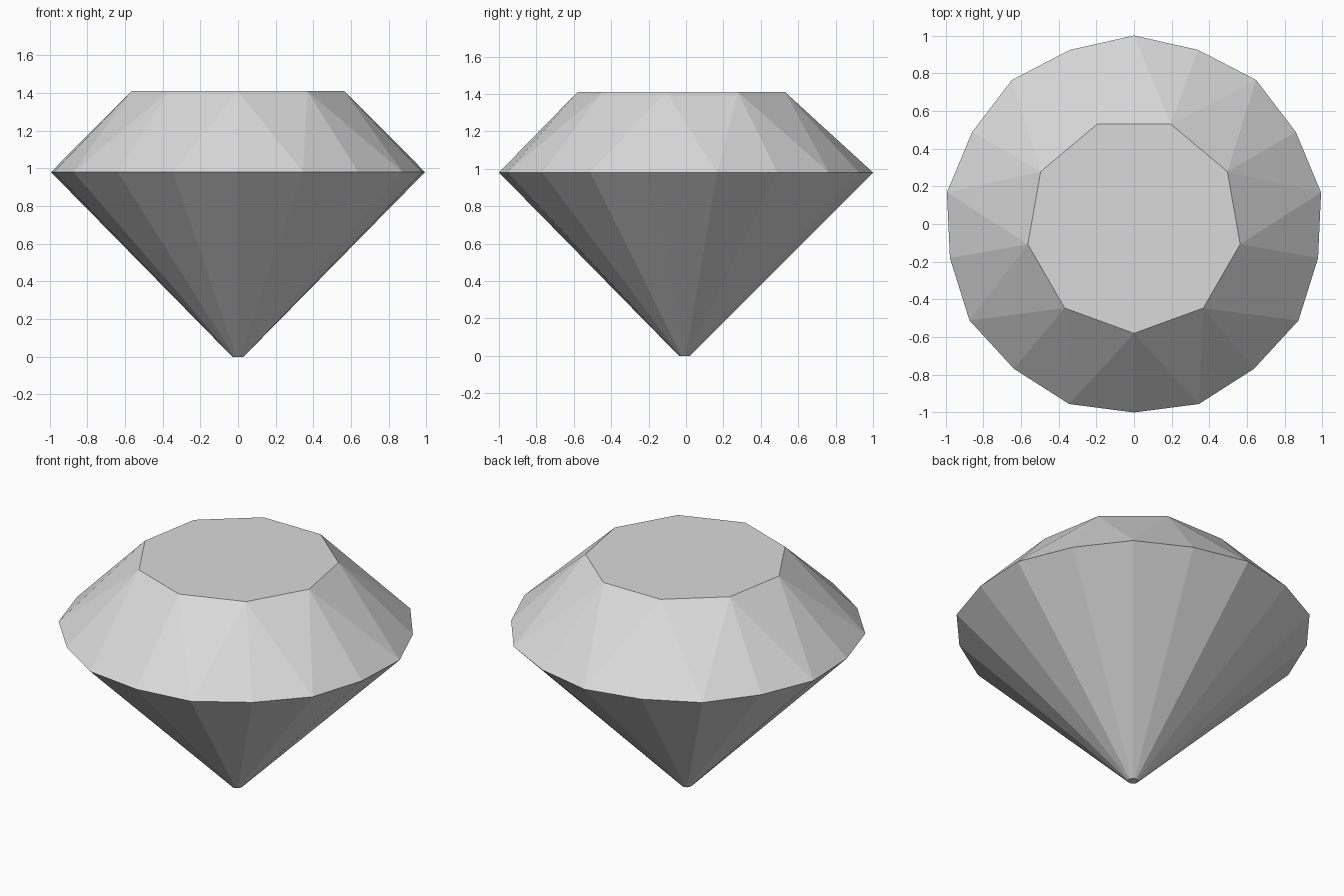
import bpy
import bmesh
from math import cos, sin, radians

cube = bpy.data.objects.get("Cube")
if cube:
    bpy.data.objects.remove(cube, do_unlink=True)

SIDES = 9
SHIFT = -0.008  # centres the odd-sided outline on y


def ring(bm, radii, z, start, count):
    """Ring of vertices; radii repeat in turn around it."""
    verts = []
    for i in range(count):
        a = radians(start + 360 * i / count)
        r = radii[i % len(radii)]
        verts.append(bm.verts.new((r * cos(a), r * sin(a) + SHIFT, z)))
    return verts


grey = bpy.data.materials.new("pale grey")
grey.use_nodes = True
colour = (0.7, 0.7, 0.7, 1)
grey.diffuse_color = colour
grey.node_tree.nodes["Principled BSDF"].inputs["Base Color"].default_value = colour

bm = bmesh.new()
table = ring(bm, [0.572], 1.41, -90, SIDES)
girdle = ring(bm, [0.992, 1.008], 0.98, -90, SIDES * 2)
culet = ring(bm, [0.03], 0, -90, SIDES * 2)

# Flat table on top and small culet at the tip
bm.faces.new(table)
bm.faces.new(culet[::-1])

# Crown: a triangle below each table edge and two below each table corner
for i in range(SIDES):
    corner, following = table[i], table[(i + 1) % SIDES]
    before, under, after = girdle[2 * i - 1], girdle[2 * i], girdle[2 * i + 1]
    bm.faces.new((corner, before, under))
    bm.faces.new((corner, under, after))
    bm.faces.new((corner, after, following))

# Pavilion: long facets from the girdle to the culet
for i in range(SIDES * 2):
    bm.faces.new((girdle[i - 1], culet[i - 1], culet[i], girdle[i]))

bmesh.ops.recalc_face_normals(bm, faces=bm.faces)
mesh = bpy.data.meshes.new("cut_gem")
bm.to_mesh(mesh)
bm.free()
mesh.materials.append(grey)
bpy.context.collection.objects.link(bpy.data.objects.new("cut_gem", mesh))
